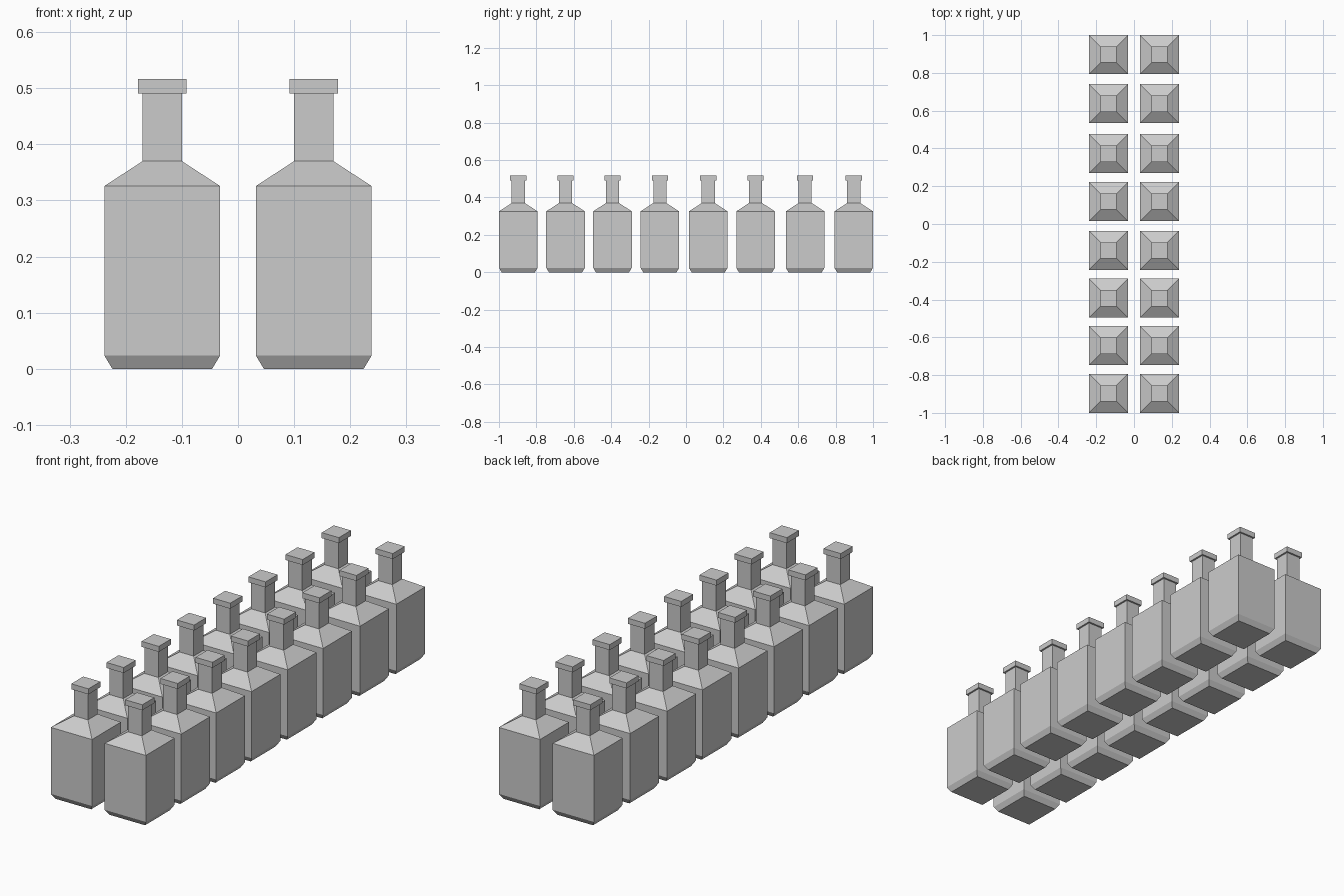
import bpy, bmesh

if "Cube" in bpy.data.objects:
    bpy.data.objects.remove(bpy.data.objects["Cube"])

# (half width, height) of each square section, bottom to top
PROFILE = [(0.089, 0.0), (0.1033, 0.024), (0.1033, 0.3255), (0.035, 0.37),
           (0.035, 0.491), (0.043, 0.491), (0.043, 0.516)]
COLUMNS = (-0.135, 0.135)
ROWS = (-0.8967, -0.644, -0.393, -0.140, 0.119, 0.372, 0.637, 0.8967)


def bottle_mesh():
    """Square bottle: chamfered base, body, sloped shoulder, neck and lip."""
    bm = bmesh.new()
    rings = [[bm.verts.new((sx * r, sy * r, z))
              for sx, sy in ((-1, -1), (1, -1), (1, 1), (-1, 1))]
             for r, z in PROFILE]
    for low, high in zip(rings, rings[1:]):
        for i in range(4):
            j = (i + 1) % 4
            bm.faces.new((low[i], low[j], high[j], high[i]))
    bm.faces.new(rings[0][::-1])
    bm.faces.new(rings[-1])
    mesh = bpy.data.meshes.new("bottle")
    bm.to_mesh(mesh)
    bm.free()
    return mesh


# Two columns of eight bottles sharing one mesh
mesh = bottle_mesh()
for x in COLUMNS:
    for y in ROWS:
        bottle = bpy.data.objects.new("bottle", mesh)
        bottle.location = (x, y, 0)
        bpy.context.collection.objects.link(bottle)
